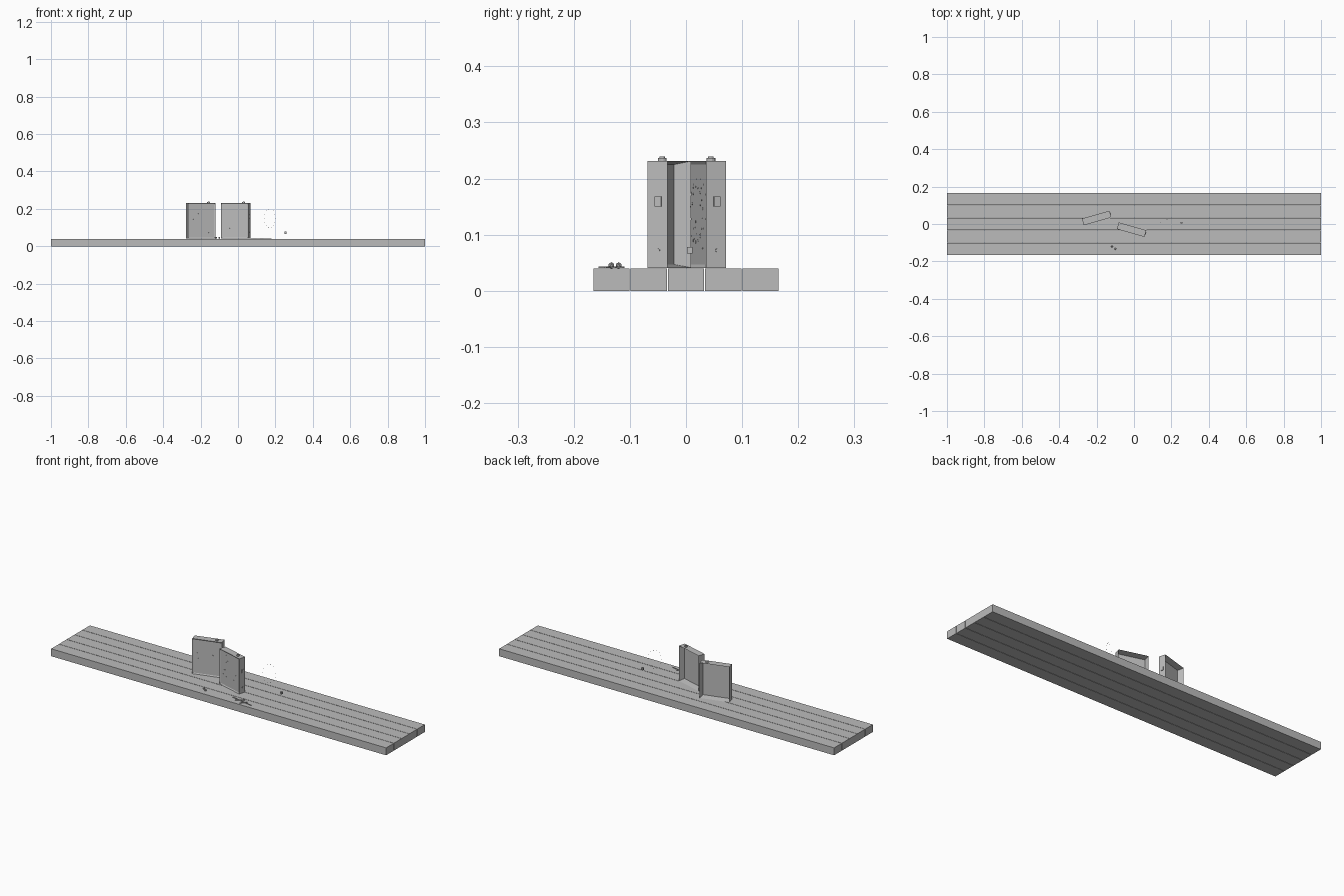
import bpy, bmesh, math, random
from mathutils import Matrix, Vector

random.seed(4)
old = bpy.data.objects.get("Cube")
if old:
    bpy.data.objects.remove(old)

grey = bpy.data.materials.new("plain grey")
grey.use_nodes = True
grey.diffuse_color = (0.5, 0.5, 0.5, 1)
grey.node_tree.nodes["Principled BSDF"].inputs["Base Color"].default_value = (0.5, 0.5, 0.5, 1)


def finish(name, bm, place=Matrix()):
    mesh = bpy.data.meshes.new(name)
    bm.to_mesh(mesh)
    bm.free()
    mesh.materials.append(grey)
    ob = bpy.data.objects.new(name, mesh)
    ob.matrix_world = place
    bpy.context.collection.objects.link(ob)
    return ob


def add_box(bm, centre, size, turn=Matrix()):
    m = Matrix.Translation(centre) @ turn @ Matrix.Diagonal((*size, 1))
    return bmesh.ops.create_cube(bm, size=1, matrix=m)


def add_disc(bm, centre, radius, depth, sides=12, turn=Matrix()):
    bmesh.ops.create_cone(bm, cap_ends=True, segments=sides, radius1=radius, radius2=radius,
                          depth=depth, matrix=Matrix.Translation(centre) @ turn)


# Long planked base
TOP, PITCH = 0.04, 0.0664
for i in range(5):
    bm = bmesh.new()
    add_box(bm, (0, (i - 2) * PITCH, TOP / 2), (2, PITCH - 0.002, TOP))
    finish(f"plank_{i + 1}", bm)

# Open-backed cases, each with a recessed front panel
W, D, H = 0.153, 0.037, 0.19


def make_case(side, x, y, angle):
    place = Matrix.Translation((x, y, TOP + 0.001)) @ Matrix.Rotation(math.radians(angle), 4, "Z")

    bm = bmesh.new()
    add_box(bm, (0, 0, H / 2), (W, D, H))
    bm.normal_update()
    for sign, depth in ((1, 0.03), (-1, 0.003)):
        face = max(bm.faces, key=lambda f: f.normal.y * sign * f.calc_area())
        bmesh.ops.inset_region(bm, faces=[face], thickness=0.006, use_even_offset=True)
        bmesh.ops.translate(bm, verts=face.verts, vec=(0, -sign * depth, 0))
    finish(side + "_case", bm, place)

    # Knob on the lid
    bm = bmesh.new()
    add_disc(bm, (0.045, 0, H + 0.003), 0.008, 0.006)
    add_disc(bm, (0.045, 0, H + 0.006), 0.005, 0.004)
    finish(side + "_knob", bm, place)

    # Latch and screw on the end
    sideways = Matrix.Rotation(math.pi / 2, 4, "Y")
    bm = bmesh.new()
    add_box(bm, (W / 2 + 0.002, 0.002, 0.118), (0.004, 0.012, 0.018))
    add_disc(bm, (W / 2 + 0.001, 0.002, 0.031), 0.003, 0.002, 8, sideways)
    finish(side + "_latch", bm, place)

    # Flecks worn into the front panel, some around a circle
    bm = bmesh.new()
    for i in range(36):
        if i % 2:
            a = i / 36 * math.tau
            px, pz = 0.045 * math.cos(a), H / 2 + 0.05 * math.sin(a)
        else:
            px, pz = random.uniform(-0.055, 0.055), random.uniform(0.02, 0.17)
        add_box(bm, (px, 0.003 - D / 2, pz), (0.004, 0.001, 0.002),
                Matrix.Rotation(random.uniform(0, math.pi), 4, "Y"))
    finish(side + "_panel_flecks", bm, place)


make_case("right", -0.2, 0.032, 16)
make_case("left", -0.013, -0.03, -16)

# Thin crossed twigs lying on the front plank
bm = bmesh.new()
for x, y, length, angle in ((0.115, -0.13, 0.13, -12), (0.1, -0.125, 0.05, 35), (0.13, -0.14, 0.04, 50)):
    add_box(bm, (x, y, TOP + 0.002), (length, 0.003, 0.003),
            Matrix.Rotation(math.radians(angle), 4, "Z"))
finish("twigs", bm)

# Two pebbles beside them
bm = bmesh.new()
for x, y in ((-0.118, -0.12), (-0.1, -0.133)):
    bmesh.ops.create_icosphere(bm, subdivisions=1, radius=0.006,
                               matrix=Matrix.Translation((x, y, TOP + 0.005)))
finish("pebbles", bm)

# Small floating chip and a drift of specks
bm = bmesh.new()
add_box(bm, (0.254, 0.007, 0.072), (0.01, 0.01, 0.012))
finish("chip", bm)
bm = bmesh.new()
for i in range(14):
    a = i / 14 * math.tau
    spot = Vector((0.17 + 0.03 * math.cos(a), 0.022 + 0.014 * math.cos(a), 0.15 + 0.05 * math.sin(a)))
    add_box(bm, spot, (0.002, 0.001, 0.003), Matrix.Rotation(a, 4, "Y"))
finish("specks", bm)
